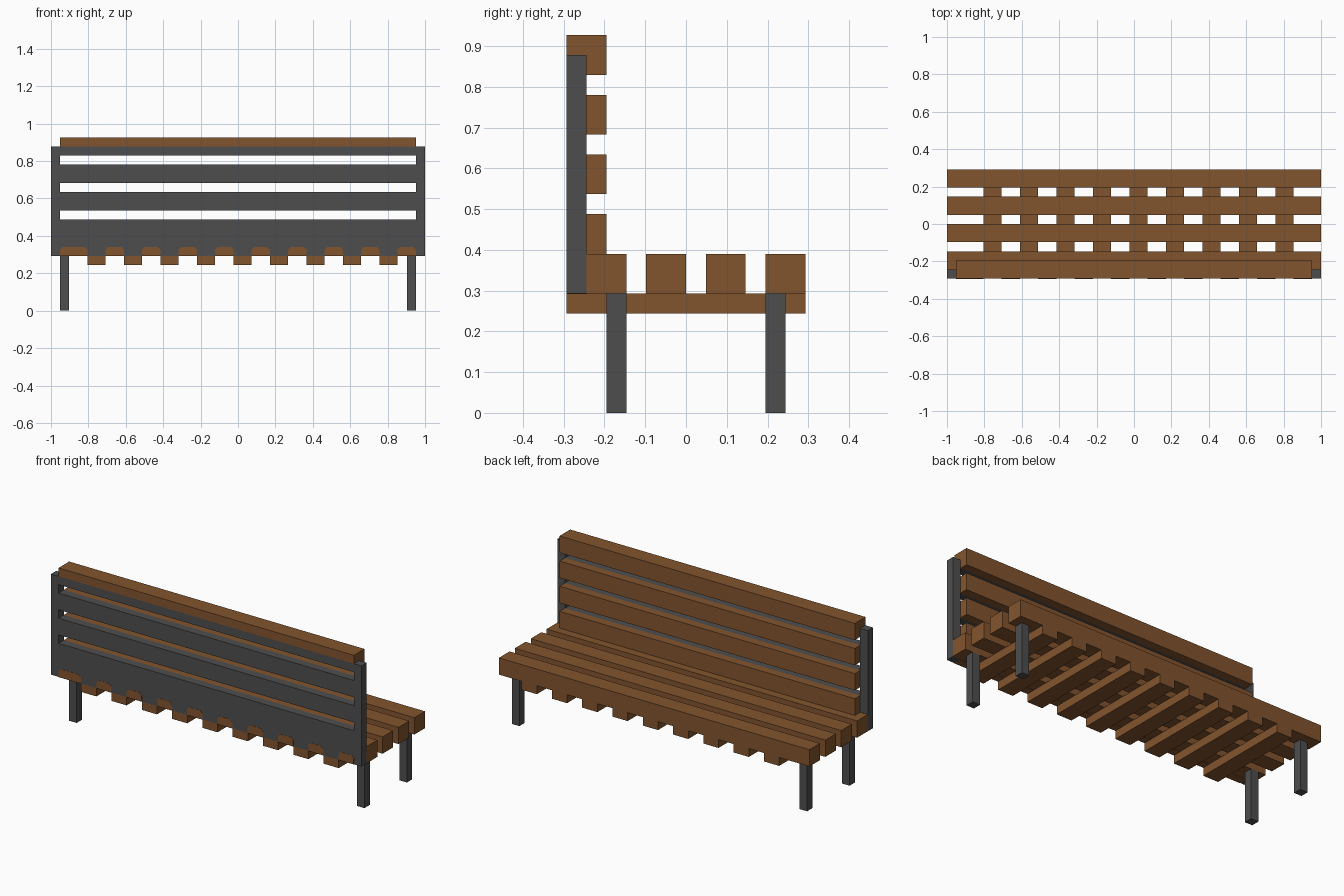
import bpy

if "Cube" in bpy.data.objects:
    bpy.data.objects.remove(bpy.data.objects["Cube"])

U = 2 / 41  # one block of the model


def material(name, rgb):
    m = bpy.data.materials.new(name)
    m.diffuse_color = (*rgb, 1)
    m.use_nodes = True
    m.node_tree.nodes["Principled BSDF"].inputs["Base Color"].default_value = m.diffuse_color
    return m


WOOD = material("brown wood", (0.223, 0.089, 0.027))
METAL = material("dark grey metal", (0.076, 0.076, 0.076))


def prism(name, profile, y0, y1, mat):
    """Extrude an x-z profile (counter-clockwise seen from the front) from y0 to y1."""
    n = len(profile)
    verts = [(x * U, y * U, z * U) for y in (y0, y1) for x, z in profile]
    faces = [tuple(range(n)), tuple(reversed(range(n, 2 * n)))]
    faces += [(i, i + n, (i + 1) % n + n, (i + 1) % n) for i in range(n)]
    me = bpy.data.meshes.new(name)
    me.from_pydata(verts, [], faces)
    me.materials.append(mat)
    ob = bpy.data.objects.new(name, me)
    bpy.context.collection.objects.link(ob)
    return ob


def box(name, x0, x1, y0, y1, z0, z1, mat):
    return prism(name, [(x0, z0), (x1, z0), (x1, z1), (x0, z1)], y0, y1, mat)


# legs and back posts
for side, s in (("left", -1), ("right", 1)):
    a, b = sorted((s * 18.5, s * 19.5))
    box(f"{side}_front_leg", a, b, -4, -3, 0, 6, METAL)
    box(f"{side}_rear_leg", a, b, 4, 5, 0, 6, METAL)
    a, b = sorted((s * 19.5, s * 20.5))
    box(f"{side}_back_post", a, b, -6, -5, 6, 18, METAL)

# seat planks
for y in (-5, -2, 1, 4):
    box("seat_plank", -20.5, 20.5, y, y + 2, 6, 8, WOOD)

# cross beams under the seat
for k in range(9):
    x = -16.5 + 4 * k
    box("cross_beam", x, x + 2, -6, 6, 5, 6, WOOD)

# backrest slats with metal strips behind them
for z in (8, 11, 14, 17):
    box("back_slat", -19.5, 19.5, -5, -4, z, z + 2, WOOD)
for z0, z1 in ((6, 10), (11, 13), (14, 16), (17, 18)):
    box("back_strip", -19.5, 19.5, -6, -5, z0, z1, METAL)
box("top_cap", -19.5, 19.5, -6, -5, 18, 19, WOOD)

# wooden patches with clipped corners between the beams
edges = [(-19.5, -16.5)] + [(-14.5 + 4 * k, -12.5 + 4 * k) for k in range(9)]
for a, b in edges:
    c, e = 0.3, 0.02
    prism("lower_patch", [(a, 6 - e), (b, 6 - e), (b, 7 - c), (b - c, 7),
                          (a + c, 7), (a, 7 - c)], -6 - e, -5, WOOD)
